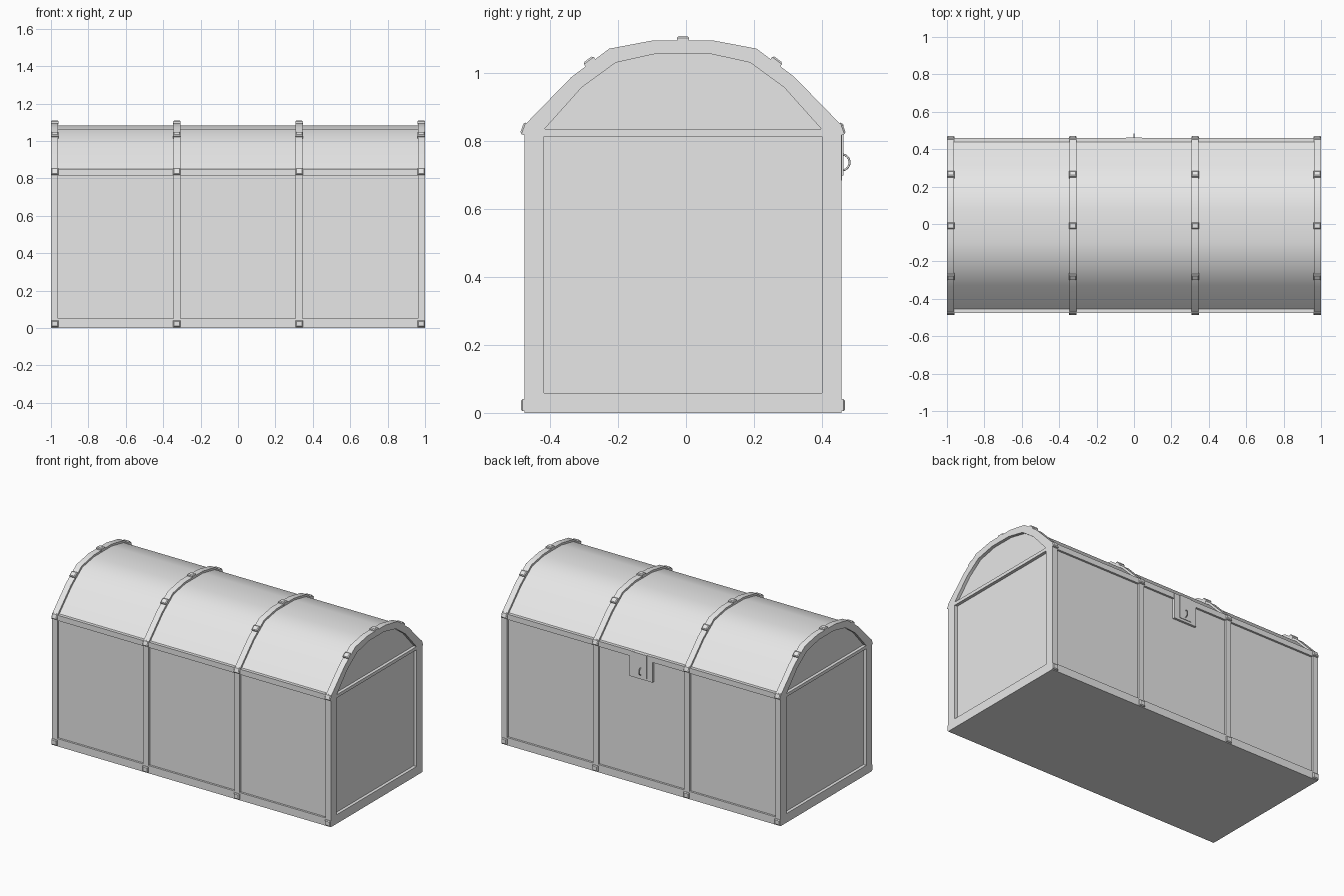
import bpy, bmesh, math
from mathutils import Matrix, Vector

cube = bpy.data.objects.get("Cube")
if cube:
    bpy.data.objects.remove(cube, do_unlink=True)

# One pale grey for the whole chest
grey = bpy.data.materials.new("pale grey")
grey.use_nodes = True
COLOUR = (0.8, 0.8, 0.8, 1)
grey.diffuse_color = COLOUR
grey.node_tree.nodes["Principled BSDF"].inputs["Base Color"].default_value = COLOUR

CY = -0.009                 # chest body centre in y
HALF = 0.4675               # chest half depth
RECESS = 0.013              # panels sit this far behind the straps
STRAPS = (-0.98, -0.327, 0.327, 0.98)


def mirrored(half):
    """Closed (y, z) loop from the points of its +y half, bottom to top."""
    return half + [(-y, z) for y, z in reversed(half)]


outer = mirrored([(HALF, 0), (HALF, 0.847), (0.328, 0.99), (0.217, 1.073), (0.09, 1.097)])
opening = mirrored([(0.409, 0.059), (0.409, 0.835), (0.298, 0.959), (0.198, 1.032), (0.075, 1.059)])


def inset(loop, d):
    """Shrink a convex counter-clockwise loop by d, keeping its base on the ground."""
    result = []
    for i, p in enumerate(loop):
        p, a, b = Vector(p), Vector(loop[i - 1]), Vector(loop[(i + 1) % len(loop)])
        e1, e2 = (p - a).normalized(), (b - p).normalized()
        n1, n2 = Vector((-e1.y, e1.x)), Vector((-e2.y, e2.x))
        q = p + (n1 + n2) * d / (1 + n1.dot(n2))
        result.append((q.x, 0 if p.y == 0 else q.y))
    return result


def finish(name, bm, smooth=True):
    bmesh.ops.recalc_face_normals(bm, faces=bm.faces)
    mesh = bpy.data.meshes.new(name)
    bm.to_mesh(mesh)
    bm.free()
    mesh.materials.append(grey)
    ob = bpy.data.objects.new(name, mesh)
    bpy.context.collection.objects.link(ob)
    if smooth:
        bpy.ops.object.select_all(action='DESELECT')
        ob.select_set(True)
        bpy.context.view_layer.objects.active = ob
        bpy.ops.object.shade_smooth_by_angle(angle=math.radians(35))
    return ob


def ring(bm, loop, x):
    return [bm.verts.new((x, y + CY, z)) for y, z in loop]


def bridge(bm, a, b):
    for i in range(len(a)):
        j = (i + 1) % len(a)
        bm.faces.new((a[i], a[j], b[j], b[i]))


def prism(name, loop, x0, x1):
    bm = bmesh.new()
    a, b = ring(bm, loop, x0), ring(bm, loop, x1)
    bridge(bm, a, b)
    bm.faces.new(a)
    bm.faces.new(b)
    return finish(name, bm)


def frame(name, x0, x1):
    """Open end frame between the outer profile and the end opening."""
    bm = bmesh.new()
    a, b = ring(bm, outer, x0), ring(bm, outer, x1)
    c, d = ring(bm, opening, x1), ring(bm, opening, x0)
    for p, q in ((a, b), (b, c), (c, d), (d, a)):
        bridge(bm, p, q)
    return finish(name, bm)


def box(name, lo, hi):
    bm = bmesh.new()
    lo, hi = Vector(lo), Vector(hi)
    bmesh.ops.create_cube(bm, size=1, matrix=Matrix.Translation((lo + hi) / 2)
                          @ Matrix.Diagonal((*(hi - lo), 1)))
    return finish(name, bm, smooth=False)


def rivet(name, x, y, z, tilt):
    """Square stud facing outward; tilt turns its face from up towards +y."""
    bm = bmesh.new()
    place = Matrix.Translation((x, y + CY, z)) @ Matrix.Rotation(-tilt, 4, 'X')
    bmesh.ops.create_cube(bm, size=1, matrix=Matrix.Diagonal((0.04, 0.036, 0.022, 1)))
    bmesh.ops.bevel(bm, geom=[e for e in bm.edges if all(v.co.z > 0 for v in e.verts)],
                    offset=0.005, segments=1, affect='EDGES')
    bm.transform(place)
    finish(name, bm, smooth=False)


# Body and vaulted lid panels
prism("body_and_lid", inset(outer, RECESS), -0.98, 0.98)

# Straps over the middle, open frames at the ends
for side, s in (("left", 1), ("right", -1)):
    prism(side + "_middle_strap", outer, s * 0.327 - 0.019, s * 0.327 + 0.019)
    frame(side + "_end_frame", s * 0.962, s)
    x0, x1 = sorted((s * 0.97, s))
    box(side + "_end_rail", (x0, CY - 0.42, 0.815), (x1, CY + 0.42, 0.836))

# Long rails at the ground and under the lid
for side, s in (("back", 1), ("front", -1)):
    y0, y1 = sorted((CY + s * 0.42, CY + s * HALF))
    box(side + "_base_rail", (-0.99, y0, 0), (0.99, y1, 0.05))
    box(side + "_lid_rail", (-0.99, y0, 0.815), (0.99, y1, 0.85))

# Studs on every strap
slope = math.atan2(0.083, 0.111)
for x in STRAPS:
    rivet("top_stud", x, 0, 1.099, 0)
    for s in (1, -1):
        rivet("lid_stud", x, s * 0.2735, 1.033, s * slope)
        rivet("corner_stud", x, s * 0.464, 0.836, s * math.radians(70))
        rivet("base_stud", x, s * 0.4665, 0.023, s * math.radians(90))

# Lock plate, hasp and ring
face = CY + HALF
box("lock_plate", (-0.082, face - 0.03, 0.685), (0.082, face + 0.001, 0.848))
box("lock_hasp", (-0.043, face - 0.03, 0.7), (0.043, face + 0.005, 0.85))
bpy.ops.mesh.primitive_torus_add(location=(0, face, 0.738), rotation=(0, math.pi / 2, 0),
                                 major_radius=0.0235, minor_radius=0.003,
                                 major_segments=24, minor_segments=8)
lock_ring = bpy.context.object
lock_ring.name = "lock_ring"
lock_ring.data.materials.append(grey)
bpy.ops.object.shade_smooth_by_angle(angle=math.radians(60))
